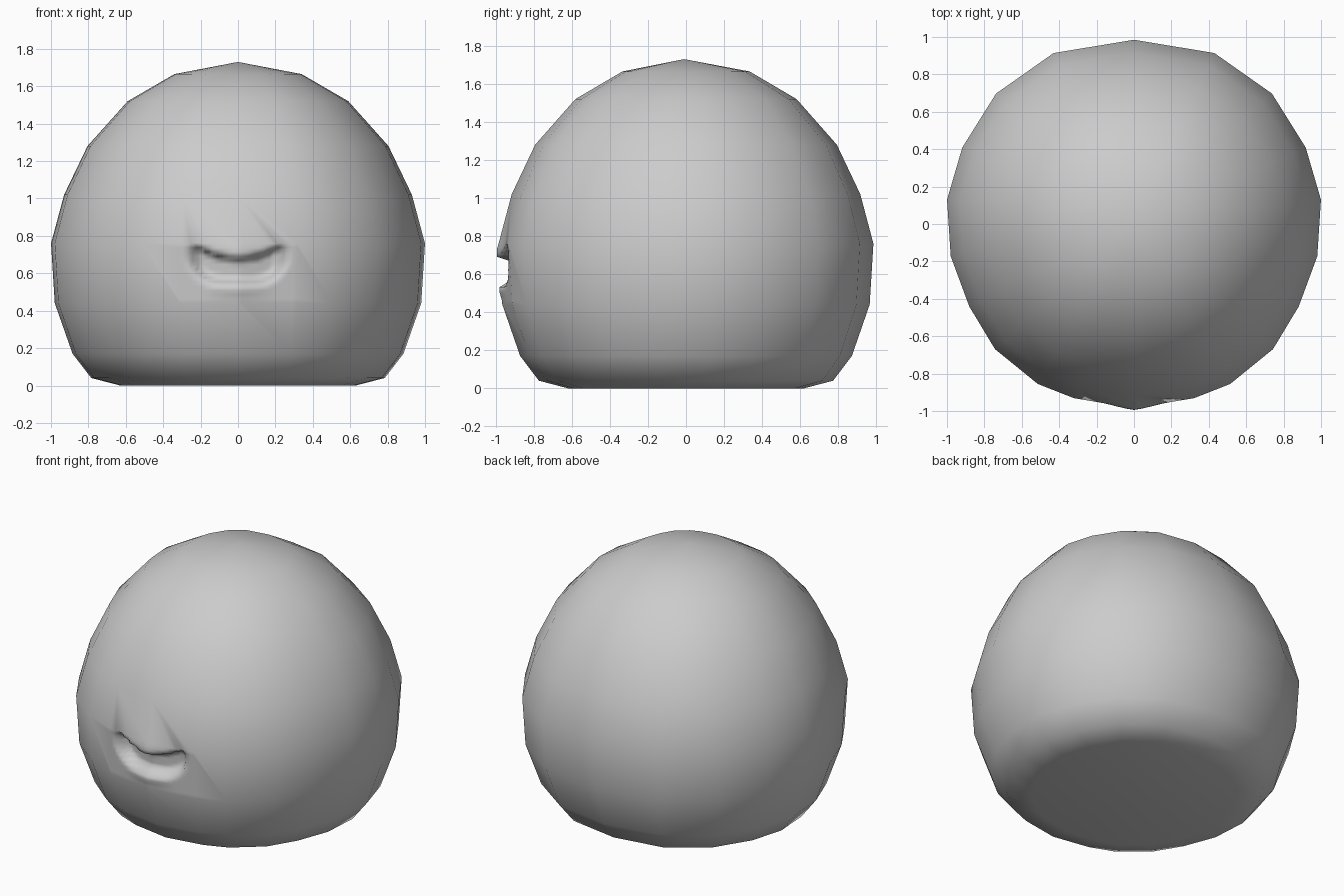
import bpy, bmesh
from math import sin, cos, radians, hypot

if "Cube" in bpy.data.objects:
    bpy.data.objects.remove(bpy.data.objects["Cube"])

# Head profile: (radius, height), bottom to top
PROFILE = [(0.63, 0.0), (0.785, 0.04), (0.885, 0.17), (0.98, 0.44), (1.0, 0.76),
           (0.93, 1.02), (0.805, 1.28), (0.59, 1.52), (0.34, 1.665)]
# Half outline: (angle from the front, radius factor)
HALF = [(0, 0.985), (19, 0.985), (31, 0.998), (48, 1.0), (63.4, 0.985), (80, 0.995),
        (97.4, 1.008), (114, 1.005), (133.4, 1.015), (154.8, 1.01), (180, 0.985)]
OUTLINE = HALF + [(-a, k) for a, k in HALF[-2:0:-1]]
N = len(OUTLINE)

# Faceted dome shell
bm = bmesh.new()
rings = [[bm.verts.new((r * k * sin(radians(a)), -r * k * cos(radians(a)), z))
          for a, k in OUTLINE] for r, z in PROFILE]
for lo, hi in zip(rings, rings[1:]):
    for i in range(N):
        j = (i + 1) % N
        bm.faces.new((lo[i], lo[j], hi[j], hi[i]))
top = bm.verts.new((0, -0.01, 1.73))
base = bm.verts.new((0, 0, 0.02))
for i in range(N):
    j = (i + 1) % N
    bm.faces.new((rings[-1][i], rings[-1][j], top))
    bm.faces.new((rings[0][j], rings[0][i], base))

# Finer grid where the mouth goes
front = [f for f in bm.faces
         if f.calc_center_median().y < -0.8 and abs(f.calc_center_median().x) < 0.2
         and 0.45 < f.calc_center_median().z < 0.75]
edges = list({e for f in front for e in f.edges})
bmesh.ops.subdivide_edges(bm, edges=edges, cuts=13, use_grid_fill=True)


def step(t):
    t = max(0.0, min(1.0, t))
    return t * t * (3 - 2 * t)


# Smile-shaped hollow with a crisp upper lip
for v in bm.verts:
    x, y, z = v.co
    if y > -0.8 or abs(x) > 0.3 or not 0.46 < z < 0.755:
        continue
    u = min(1.0, abs(x) / 0.28)
    upper = 0.68 + 1.25 * min(abs(x), 0.22) ** 2
    lower = 0.525 + 0.15 * u ** 4
    sides = step((0.28 - abs(x)) / 0.07)
    depth = 0.075 * step((upper + 0.012 - z) / 0.03) * step((z - lower) / 0.055) * sides
    d = hypot(x, y)
    v.co.x -= x / d * depth
    v.co.y -= y / d * depth
    # Slight bulge of the lips around the opening
    rim = step((z - 0.45) / 0.07) * step((0.77 - z) / 0.05) * step((0.22 - abs(x)) / 0.2)
    v.co.y -= 0.012 * rim

bmesh.ops.recalc_face_normals(bm, faces=bm.faces)
for f in bm.faces:
    f.smooth = True
mesh = bpy.data.meshes.new("head")
bm.to_mesh(mesh)
bm.free()
head = bpy.data.objects.new("head", mesh)
bpy.context.collection.objects.link(head)
